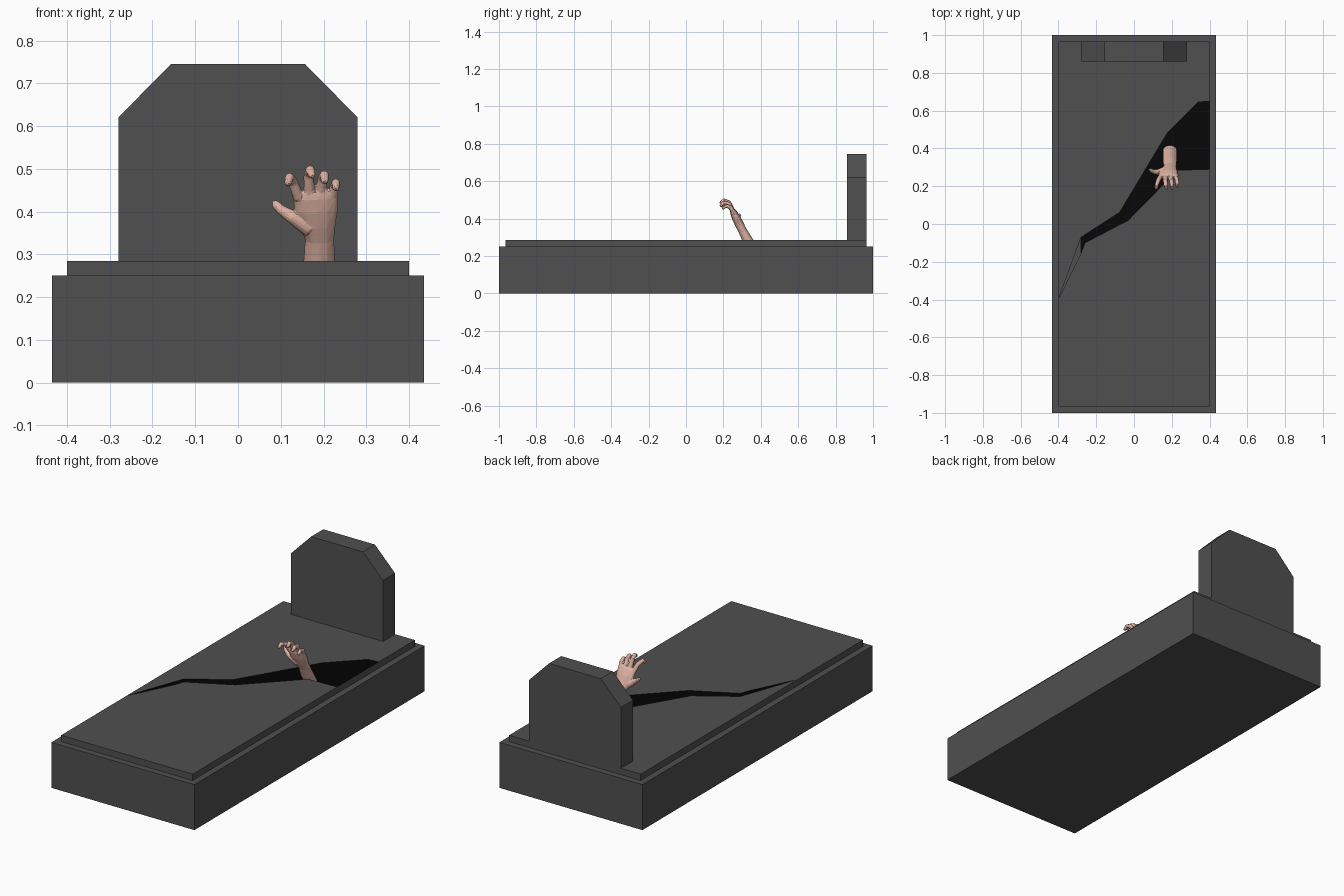
import bpy, bmesh
from mathutils import Vector
from math import sin, cos, pi

if "Cube" in bpy.data.objects:
    bpy.data.objects.remove(bpy.data.objects["Cube"])


def material(name, color):
    m = bpy.data.materials.new(name)
    m.diffuse_color = (*color, 1)
    m.use_nodes = True
    m.node_tree.nodes["Principled BSDF"].inputs["Base Color"].default_value = m.diffuse_color
    return m


STONE = material("stone", (0.08, 0.08, 0.08))
DARK = material("dark_hollow", (0.002, 0.002, 0.002))
SKIN = material("skin", (0.72, 0.44, 0.36))


def finish(name, bm, mat):
    bmesh.ops.recalc_face_normals(bm, faces=bm.faces)
    me = bpy.data.meshes.new(name)
    bm.to_mesh(me)
    bm.free()
    me.materials.append(mat)
    ob = bpy.data.objects.new(name, me)
    bpy.context.collection.objects.link(ob)
    return ob


def prism(name, outline, depth, mat):
    bm = bmesh.new()
    face = bm.faces.new([bm.verts.new(p) for p in outline])
    ext = bmesh.ops.extrude_face_region(bm, geom=[face])
    bmesh.ops.translate(bm, vec=depth,
                        verts=[v for v in ext["geom"] if isinstance(v, bmesh.types.BMVert)])
    return finish(name, bm, mat)


def box(name, hx, hy, z0, z1, mat):
    pts = [(-hx, -hy, z0), (hx, -hy, z0), (hx, hy, z0), (-hx, hy, z0)]
    return prism(name, pts, (0, 0, z1 - z0), mat)


def apply_all(ob):
    bpy.context.view_layer.objects.active = ob
    for m in list(ob.modifiers):
        bpy.ops.object.modifier_apply(modifier=m.name)


def carve(ob, outline, z0, z1):
    cutter = prism("cutter", [(x, y, z0) for x, y in outline], (0, 0, z1 - z0), DARK)
    cutter.hide_render = True
    mod = ob.modifiers.new("carve", 'BOOLEAN')
    mod.operation = 'DIFFERENCE'
    mod.solver = 'EXACT'
    mod.material_mode = 'TRANSFER'
    mod.object = cutter
    apply_all(ob)
    bpy.data.objects.remove(cutter)


# Plinth and covering slab
plinth = box("plinth", 0.435, 1.0, 0, 0.25, STONE)
slab = box("cover_slab", 0.40, 0.965, 0.25, 0.285, STONE)

# Headstone with clipped corners
half = [(0.28, 0.285), (0.28, 0.62), (0.157, 0.745)]
shape = half + [(-x, z) for x, z in reversed(half)]
prism("headstone", [(x, 0.86, z) for x, z in shape], (0, 0.105, 0), STONE)

# Jagged crack through the slab, with a dark pit below its wider part
crack = [(-0.26, -0.10), (-0.03, 0.02), (0.23, 0.285), (0.399, 0.29), (0.399, 0.65),
         (0.34, 0.645), (0.175, 0.48), (-0.075, 0.063), (-0.28, -0.07)]
carve(slab, crack + [(-0.399, -0.395), (-0.28, -0.155)], 0.22, 0.32)
carve(plinth, crack + [(-0.28, -0.155)], 0.16, 0.30)


# Hand: overlapping lofted tubes fused into one faceted skin
def loft(bm, secs, ref=(1, 0, 0), sides=12, tip=False):
    secs = [(Vector(s[:3]), s[3], s[-1]) for s in secs]
    if tip:
        p, r, q = secs[-1]
        d = (p - secs[-2][0]).normalized()
        secs.append((p + d * r * 0.7, r * 0.6, q * 0.6))
    rings = []
    for i, (p, a, b) in enumerate(secs):
        t = (secs[min(i + 1, len(secs) - 1)][0] - secs[max(i - 1, 0)][0]).normalized()
        u = Vector(ref)
        u = (u - t * u.dot(t)).normalized()
        v = t.cross(u)
        rings.append([bm.verts.new(p + u * a * cos(2 * pi * k / sides) + v * b * sin(2 * pi * k / sides))
                      for k in range(sides)])
    for r0, r1 in zip(rings, rings[1:]):
        for k in range(sides):
            j = (k + 1) % sides
            bm.faces.new((r0[k], r0[j], r1[j], r1[k]))
    bm.faces.new(rings[0][::-1])
    bm.faces.new(rings[-1])


bm = bmesh.new()
# forearm, wrist and palm: x, y, z, half width, half thickness
loft(bm, [(0.190, 0.392, 0.175, 0.038, 0.030), (0.190, 0.329, 0.285, 0.037, 0.028),
          (0.191, 0.303, 0.335, 0.034, 0.023), (0.186, 0.285, 0.370, 0.043, 0.024),
          (0.183, 0.268, 0.405, 0.052, 0.023), (0.182, 0.253, 0.435, 0.054, 0.018),
          (0.180, 0.246, 0.449, 0.050, 0.012)])
# four curled fingers: x, y, z, radius
fingers = [
    [(0.142, 0.253, 0.432, 0.013), (0.128, 0.232, 0.470, 0.012), (0.120, 0.205, 0.480, 0.011), (0.117, 0.189, 0.467, 0.009)],
    [(0.167, 0.250, 0.440, 0.013), (0.165, 0.229, 0.487, 0.012), (0.169, 0.203, 0.498, 0.011), (0.173, 0.187, 0.485, 0.009)],
    [(0.193, 0.252, 0.438, 0.013), (0.198, 0.230, 0.478, 0.012), (0.202, 0.203, 0.486, 0.011), (0.203, 0.187, 0.471, 0.009)],
    [(0.219, 0.257, 0.428, 0.012), (0.226, 0.238, 0.460, 0.011), (0.229, 0.213, 0.468, 0.010), (0.229, 0.198, 0.454, 0.008)],
]
for f in fingers:
    loft(bm, f, tip=True)
# thumb
loft(bm, [(0.168, 0.285, 0.362, 0.022), (0.126, 0.274, 0.388, 0.016),
          (0.101, 0.278, 0.404, 0.012), (0.087, 0.286, 0.418, 0.010)], ref=(0, 1, 0), tip=True)
hand = finish("reaching_hand", bm, SKIN)
rem = hand.modifiers.new("fuse", 'REMESH')
rem.mode = 'VOXEL'
rem.voxel_size = 0.003
smo = hand.modifiers.new("soften", 'SMOOTH')
smo.factor = 0.5
smo.iterations = 3
dec = hand.modifiers.new("facet", 'DECIMATE')
dec.ratio = 0.08
apply_all(hand)
hand.data.materials.clear()
hand.data.materials.append(SKIN)
for p in hand.data.polygons:
    p.use_smooth = False
    p.material_index = 0
